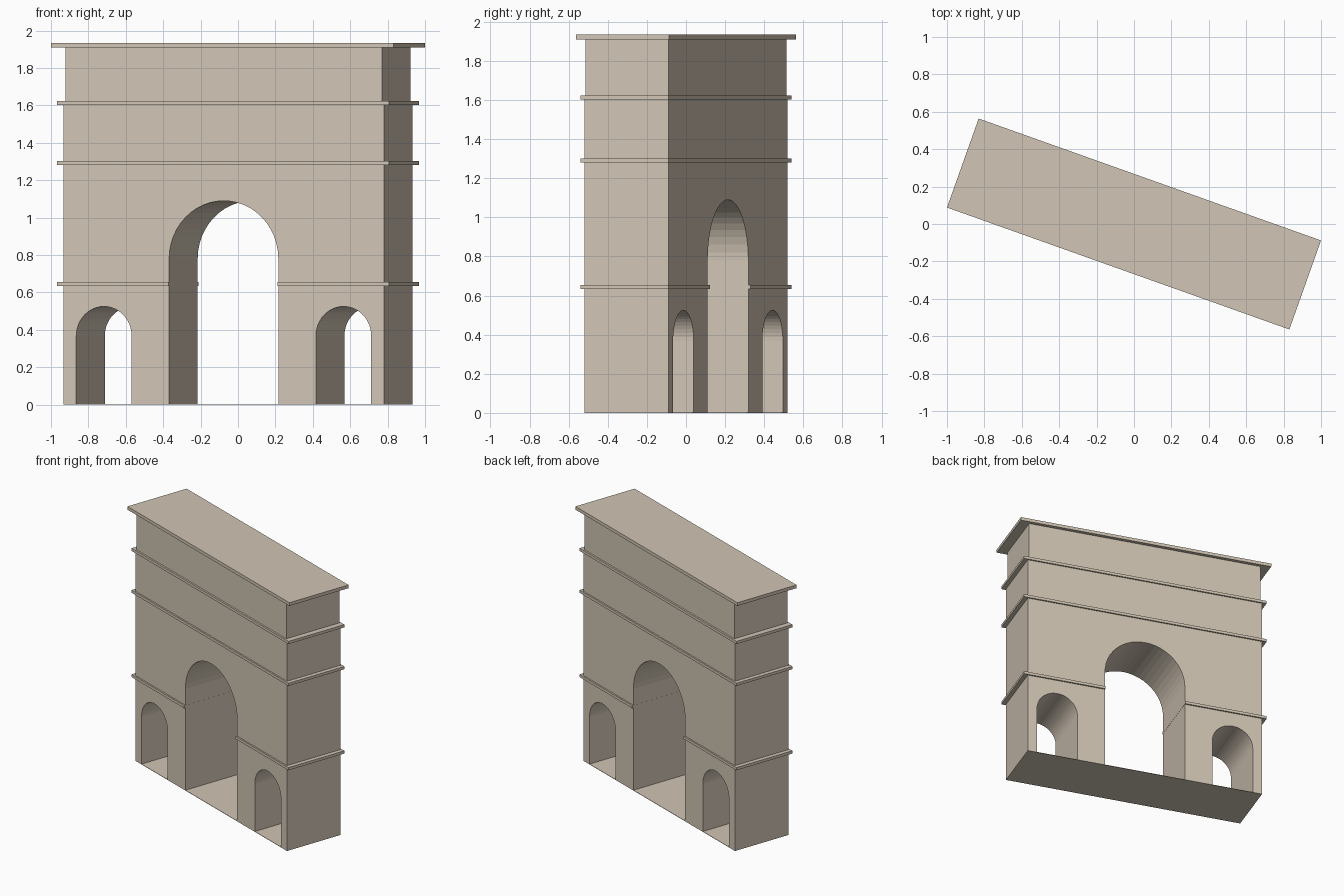
import bpy, bmesh, math

if "Cube" in bpy.data.objects:
    bpy.data.objects.remove(bpy.data.objects["Cube"])

TURN = math.radians(-19.6)   # whole monument is turned in plan
HX, HY = 0.909, 0.228        # half length and half depth of the main block

stone = bpy.data.materials.new("stone")
stone.diffuse_color = (0.64, 0.56, 0.46, 1)
stone.use_nodes = True
stone.node_tree.nodes["Principled BSDF"].inputs["Base Color"].default_value = stone.diffuse_color


def finish(name, bm):
    bmesh.ops.recalc_face_normals(bm, faces=bm.faces)
    me = bpy.data.meshes.new(name)
    bm.to_mesh(me)
    bm.free()
    me.materials.append(stone)
    ob = bpy.data.objects.new(name, me)
    ob.rotation_euler.z = TURN
    bpy.context.collection.objects.link(ob)
    return ob


def box(name, x0, x1, hy, z0, z1):
    bm = bmesh.new()
    bmesh.ops.create_cube(bm, size=1)
    for v in bm.verts:
        v.co.x = x0 + (v.co.x + 0.5) * (x1 - x0)
        v.co.y *= 2 * hy
        v.co.z = z0 + (v.co.z + 0.5) * (z1 - z0)
    return finish(name, bm)


def arch(cx, r, spring, n=24):
    """Opening outline from left foot over the crown to right foot."""
    curve = [(cx - r * math.cos(math.pi * i / n),
              spring + r * math.sin(math.pi * i / n)) for i in range(n + 1)]
    return [(cx - r, 0)] + curve + [(cx + r, 0)]


# Main block: front outline with three arched passages, extruded in depth
outline = [(-HX, 0)]
outline += arch(-0.68, 0.157, 0.368) + arch(0, 0.31, 0.78) + arch(0.68, 0.157, 0.368)
outline += [(HX, 0), (HX, 1.61), (-HX, 1.61)]
bm = bmesh.new()
face = bm.faces.new([bm.verts.new((x, -HY, z)) for x, z in outline])
ext = bmesh.ops.extrude_face_region(bm, geom=[face], use_keep_orig=True)
verts = [g for g in ext["geom"] if isinstance(g, bmesh.types.BMVert)]
bmesh.ops.translate(bm, verts=verts, vec=(0, 2 * HY, 0))
finish("main_block", bm)

# Thin paving through the passages
box("floor", -HX, HX, HY, 0, 0.003)

# Attic storey and roof slab
box("attic", -0.898, 0.898, 0.226, 1.61, 1.915)
box("roof_cornice", -0.9715, 0.9715, 0.2525, 1.91, 1.935)

# Full string courses
for name, z in (("upper_band", 1.602), ("middle_band", 1.281)):
    box(name, -0.941, 0.941, 0.239, z, z + 0.021)

# Lower string course, interrupted by the central arch
box("lower_band_left", -0.941, -0.309, 0.239, 0.634, 0.655)
box("lower_band_right", 0.309, 0.941, 0.239, 0.634, 0.655)
